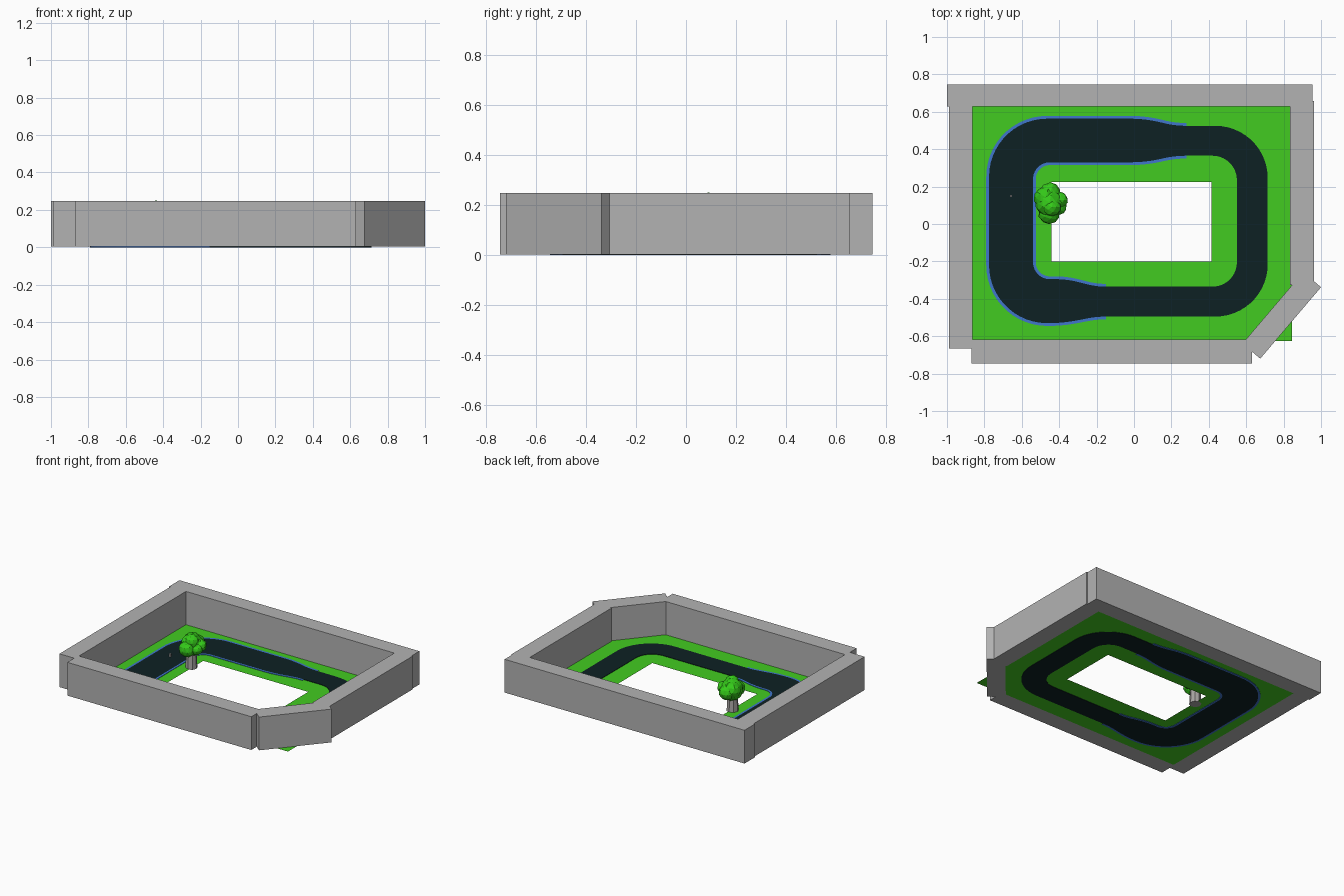
import bpy, bmesh, math, random
from mathutils import Vector, Matrix

if "Cube" in bpy.data.objects:
    bpy.data.objects.remove(bpy.data.objects["Cube"])

random.seed(4)


def material(name, rgb):
    m = bpy.data.materials.new(name)
    m.diffuse_color = (*rgb, 1)
    m.use_nodes = True
    m.node_tree.nodes["Principled BSDF"].inputs["Base Color"].default_value = m.diffuse_color
    return m


GREY = material("concrete grey", (0.45, 0.45, 0.45))
GRASS = material("grass green", (0.055, 0.6, 0.015))
LEAF = material("leaf green", (0.035, 0.6, 0.01))
ASPHALT = material("dark asphalt", (0.004, 0.015, 0.017))
BLUE = material("kerb blue", (0.05, 0.18, 0.6))
BARK = material("pale bark", (0.40, 0.38, 0.37))


def finish(bm, name, mat):
    bmesh.ops.recalc_face_normals(bm, faces=bm.faces)
    me = bpy.data.meshes.new(name)
    bm.to_mesh(me)
    bm.free()
    me.materials.append(mat)
    ob = bpy.data.objects.new(name, me)
    bpy.context.collection.objects.link(ob)
    return ob


def box(name, center, size, mat, turn=0):
    bm = bmesh.new()
    bmesh.ops.create_cube(bm, size=1, matrix=Matrix.Translation(center)
                          @ Matrix.Rotation(turn, 4, 'Z') @ Matrix.Diagonal((*size, 1)))
    return finish(bm, name, mat)


def wall(name, x0, x1, y0, y1):
    return box(name, ((x0 + x1) / 2, (y0 + y1) / 2, 0.1255), (x1 - x0, y1 - y0, 0.245), GREY)


def strip(name, a, b, z0, z1, mat, closed):
    """Slab between two equally long outlines; flat sheet when z0 == z1."""
    bm = bmesh.new()
    rows = [[bm.verts.new((p.x, p.y, z)) for p in line]
            for line, z in ([(a, z1), (b, z1)] if z0 == z1 else
                            [(a, z1), (b, z1), (b, z0), (a, z0)])]
    n = len(a)
    pairs = [(0, 1)] if z0 == z1 else [(0, 1), (1, 2), (2, 3), (3, 0)]
    for i in range(n if closed else n - 1):
        j = (i + 1) % n
        for r, s in pairs:
            bm.faces.new((rows[r][i], rows[r][j], rows[s][j], rows[s][i]))
    if not closed:
        for i in (0, n - 1):
            bm.faces.new([r[i] for r in rows])
    return finish(bm, name, mat)


N = 14  # points per rounded corner


def rounded(corners):
    pts = []
    for i, (x, y, r) in enumerate(corners):
        c = Vector((x, y))
        p = Vector(corners[i - 1][:2]) - c
        q = Vector(corners[(i + 1) % len(corners)][:2]) - c
        p.normalize()
        q.normalize()
        half = p.angle(q) / 2
        centre = c + (p + q).normalized() * (r / math.cos(half))
        s, e = c + p * r - centre, c + q * r - centre
        sweep = s.angle_signed(e)  # clockwise positive
        for k in range(N):
            pts.append(centre + Matrix.Rotation(-sweep * k / (N - 1), 2) @ s)
    return pts


def offset(line, d):
    out = []
    for i, p in enumerate(line):
        t = (line[min(i + 1, len(line) - 1)] - line[max(i - 1, 0)]).normalized()
        out.append(p + Vector((t.y, -t.x)) * d)
    return out


# Boundary walls
wall("back_wall", -1.0, 0.955, 0.627, 0.747)
wall("left_wall", -0.99, -0.863, -0.665, 0.63)
wall("front_wall", -0.87, 0.63, -0.745, -0.618)
wall("right_wall", 0.835, 0.963, -0.325, 0.657)
a, b = Vector((0.675, -0.72)), Vector((1.0, -0.338))
along = (b - a).normalized()
mid = (a + b) / 2 + Vector((-along.y, along.x)) * 0.0625
box("diagonal_wall", (mid.x, mid.y, 0.1255), ((b - a).length, 0.125, 0.245), GREY,
    math.atan2(along.y, along.x))

# Grass with a rectangular opening
strip("grass", [Vector(p) for p in ((-.868, -.625), (.845, -.625), (.845, .632), (-.868, .632))],
      [Vector(p) for p in ((-.44, -.2), (.415, -.2), (.415, .225), (-.44, .225))],
      0.003, 0.003, GRASS, True)

# Track: narrow on the right, wide on the left
outer = rounded([(.715, -.495, .28), (.715, .525, .28), (.22, .525, .06), (.06, .563, .08),
                 (-.775, .563, .31), (-.775, -.53, .31), (-.38, -.53, .08), (-.2, -.495, .05)])
inner = rounded([(.55, -.335, .13), (.55, .365, .13), (.22, .365, .06), (.06, .33, .08),
                 (-.54, .33, .09), (-.54, -.295, .09), (-.36, -.295, .06), (-.2, -.335, .05)])
strip("track", outer, inner, 0.0, 0.006, ASPHALT, True)

# Blue kerbs along the wide half
for name, line, d in (("outer_kerb", outer, 0.015), ("inner_kerb", inner, -0.015)):
    part = line[2 * N:8 * N]
    strip(name, part, offset(part, d), 0.0, 0.006, BLUE, False)

# Small marker on the track
box("track_marker", (-0.657, 0.15, 0.016), (0.012, 0.012, 0.024), GREY)

# Tree trunk
bm = bmesh.new()
bmesh.ops.create_cone(bm, cap_ends=True, segments=8, radius1=0.041, radius2=0.034, depth=0.13,
                      matrix=Matrix.Translation((-0.45, 0.1, 0.065)))
finish(bm, "tree_trunk", BARK)

# Faceted leaf clumps
bm = bmesh.new()
for x, y, z, r in ((-.455, .115, .165, .078), (-.475, .14, .175, .06), (-.455, .055, .15, .056),
                   (-.45, .165, .16, .056), (-.397, .128, .165, .044), (-.40, .09, .15, .04),
                   (-.44, .09, .2, .05)):
    new = bmesh.ops.create_icosphere(bm, subdivisions=2, radius=r,
                                     matrix=Matrix.Translation((x, y, z)))["verts"]
    for v in new:
        v.co += Vector([random.uniform(-.05, .05) * r for _ in range(3)])
finish(bm, "tree_leaves", LEAF)
